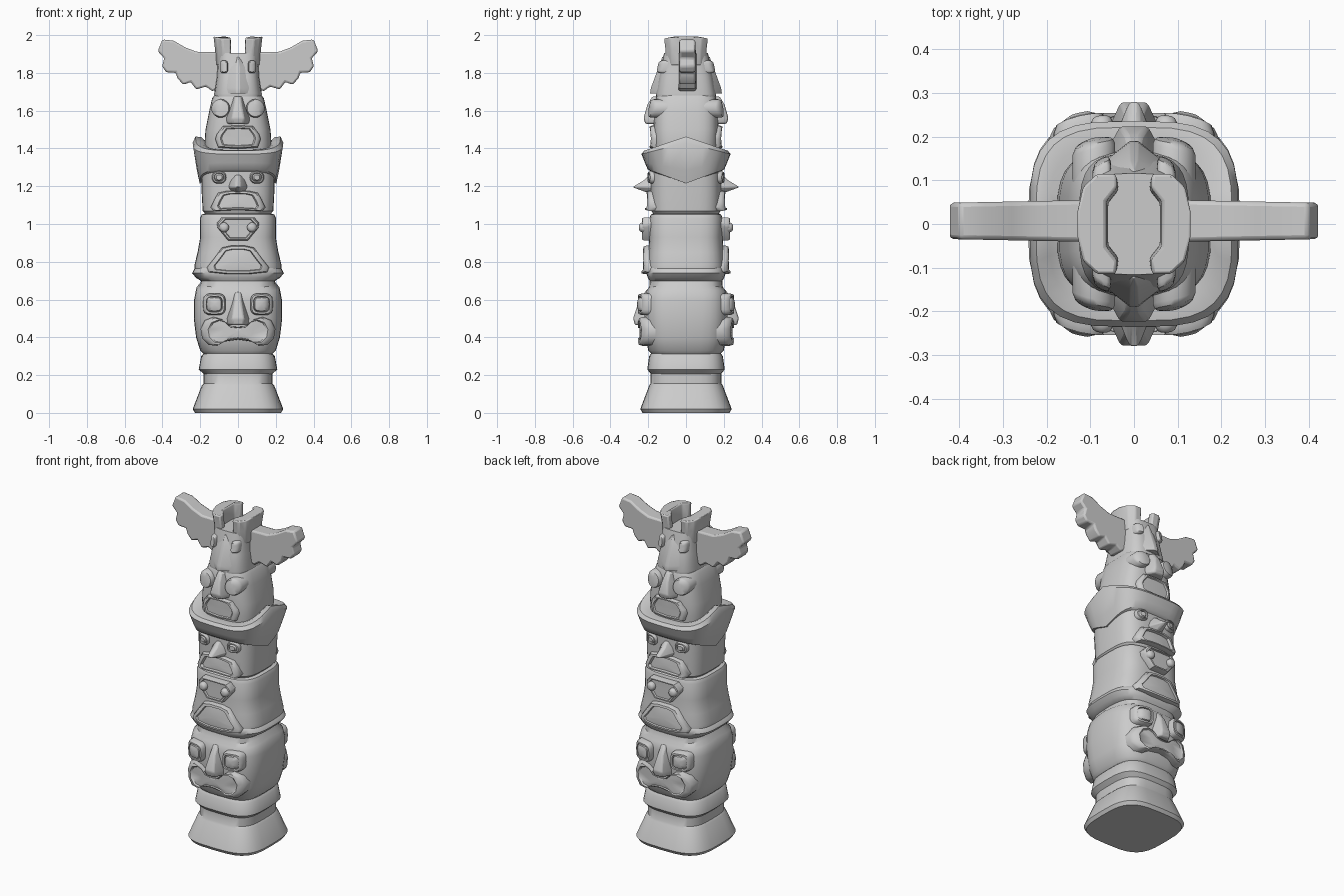
import bpy, bmesh, math

cube = bpy.data.objects.get("Cube")
if cube:
    bpy.data.objects.remove(cube, do_unlink=True)

grey = bpy.data.materials.new("carved_grey")
grey.use_nodes = True
COLOUR = (0.6, 0.6, 0.6, 1)
grey.diffuse_color = COLOUR
grey.node_tree.nodes["Principled BSDF"].inputs["Base Color"].default_value = COLOUR
POWER = 3.4


def rounded(radius, half, power=POWER):
    """Other half-axis of a rounded square at a given offset."""
    t = min(abs(half) / radius[0], 0.97)
    return radius[1] * (1 - t ** power) ** (1 / power)


def squircle(rx, ry, count, power=POWER):
    pts = []
    for i in range(count):
        a = math.tau * i / count
        c, s = math.cos(a), math.sin(a)
        pts.append((math.copysign(rx * abs(c) ** (2 / power), c),
                    math.copysign(ry * abs(s) ** (2 / power), s)))
    return pts


def finish(name, rings, centre=None, mirror="", bevel=0, angle=38):
    """Skin a stack of rings, closing both ends."""
    bm = bmesh.new()
    loops = [[bm.verts.new(p) for p in ring] for ring in rings]
    n = len(loops[0])
    for a, b in zip(loops, loops[1:]):
        for i in range(n):
            j = (i + 1) % n
            bm.faces.new((a[i], a[j], b[j], b[i]))
    bm.faces.new(loops[0])
    if centre:
        hub = bm.verts.new(centre)
        for i in range(n):
            bm.faces.new((loops[-1][i], loops[-1][(i + 1) % n], hub))
    else:
        bm.faces.new(loops[-1])
    bmesh.ops.recalc_face_normals(bm, faces=bm.faces)
    mesh = bpy.data.meshes.new(name)
    bm.to_mesh(mesh)
    bm.free()
    mesh.materials.append(grey)
    obj = bpy.data.objects.new(name, mesh)
    bpy.context.collection.objects.link(obj)
    bpy.ops.object.select_all(action="DESELECT")
    obj.select_set(True)
    bpy.context.view_layer.objects.active = obj
    bpy.ops.object.shade_smooth_by_angle(angle=math.radians(angle))
    if mirror:
        mod = obj.modifiers.new("mirror", "MIRROR")
        mod.use_axis = ("x" in mirror, "y" in mirror, False)
        mod.use_mirror_merge = False
    if bevel:
        mod = obj.modifiers.new("bevel", "BEVEL")
        mod.width, mod.segments = bevel, 2
    return obj


def block(name, levels):
    """Stack of rounded squares: z, half width, half depth, extra height at the sides."""
    rings = []
    for z, rx, ry, *lift in levels:
        rise = lift[0] if lift else 0
        rings.append([(x, y, z + rise * (1 - abs(y) / ry)) for x, y in squircle(rx, ry, 32)])
    return finish(name, rings)


def plate(name, outline, body, steps, mirror="y", tilt=0):
    """Raised relief that follows the curve of the body; steps are scale, height."""
    cx = sum(p[0] for p in outline) / len(outline)
    cz = sum(p[1] for p in outline) / len(outline)

    def place(x, z, h):
        return (x, -(rounded(body, x) + h + tilt * (z - cz)), z)

    rings = [[place(cx + (x - cx) * s, cz + (z - cz) * s, h) for x, z in outline]
             for s, h in steps]
    return finish(name, rings, place(cx, cz, steps[-1][1]), mirror, angle=45)


def both(half):
    """Complete a right-hand outline, running top to bottom, with its left half."""
    return half + [(-x, z) for x, z in reversed(half) if x > 0]


def disc(x, z, rx, rz, power=2):
    return [(x + a, z + b) for a, b in squircle(rx, rz, 20, power)]


def nose(name, sections, ridge=0.5, back=0.08):
    """Tapered nose: z, half width at the face, reach, face depth."""
    rings = []
    for z, w, reach, face in sections:
        rings.append([(-w, -back, z), (-w, -face, z), (-w * ridge, -reach, z),
                      (w * ridge, -reach, z), (w, -face, z), (w, -back, z)])
    return finish(name, rings, mirror="y", bevel=0.008)


# Plinth and collar
block("base", [(0, .228, .23), (.02, .24, .242), (.145, .192, .195), (.155, .182, .188),
               (.22, .182, .188)])
block("collar", [(.205, .18, .185), (.23, .208, .205), (.3, .195, .195), (.315, .18, .185)])

# Lowest face
block("lower_head", [(.31, .18, .18), (.33, .2, .2), (.4, .222, .213), (.5, .234, .222),
                     (.6, .232, .222), (.645, .22, .213, .02), (.665, .198, .195, .025),
                     (.72, .19, .19)])
LOW = (.235, .221)
plate("lower_eyes", disc(.125, .575, .06, .058, 3.5), LOW,
      [(1, -.04), (1, .02), (.88, .035), (.72, .035), (.68, .022), (.6, .036), (.3, .042)], "xy")
nose("lower_nose", [(.64, .022, .218, .2), (.59, .032, .25, .21), (.5, .06, .28, .215),
                    (.465, .055, .27, .215)])
plate("lower_mouth", both([(0, .455), (.05, .46), (.085, .495), (.13, .508), (.175, .49),
                           (.198, .445), (.19, .395), (.155, .36), (.11, .355), (.07, .378),
                           (0, .388)]), LOW,
      [(1, -.04), (1, .015), (.93, .032), (.8, .034), (.75, .024), (.4, .026)])

# Second figure with flared skirt
block("skirt", [(.695, .19, .19), (.715, .222, .202), (.74, .243, .21), (.765, .23, .208),
                (.78, .205, .2)])
block("second_body", [(.76, .23, .206), (.785, .23, .206), (.85, .214, .2), (.93, .2, .194),
                      (1.03, .202, .194), (1.05, .192, .186), (1.06, .165, .165)])
MID = (.215, .196)
plate("second_brow", both([(.085, 1.035), (.112, 1.005), (.108, .98), (.052, .912)]), MID,
      [(1, -.03), (1, .025), (.92, .038), (.82, .038), (.78, .028)])
plate("second_eyes", disc(.074, .982, .026, .026), MID,
      [(1, 0), (1, .038), (.75, .05), (.4, .054)], "xy")
plate("second_snout", both([(.04, .885), (.085, .875), (.125, .82), (.165, .77), (.155, .745),
                            (.06, .735)]), MID,
      [(1, -.03), (1, .022), (.94, .034), (.78, .036), (.74, .026), (.4, .03)], tilt=-.08)

# Third face under the hat
block("third_head", [(1.045, .165, .165), (1.07, .187, .184), (1.16, .192, .186),
                     (1.3, .195, .186)])
THIRD = (.195, .185)
plate("third_eyes", disc(.1, 1.247, .038, .033, 2.4), THIRD,
      [(1, -.03), (1, .008), (.85, .02), (.68, .02), (.62, .01), (.4, .022)], "xy")
nose("third_beak", [(1.26, .022, .195, .17), (1.23, .04, .225, .18), (1.195, .05, .283, .185),
                    (1.17, .035, .215, .18)], .25)
plate("third_mouth", both([(0, 1.178), (.06, 1.175), (.105, 1.165), (.125, 1.13), (.145, 1.088),
                           (.128, 1.068), (.06, 1.072), (0, 1.074)]), THIRD,
      [(1, -.03), (1, .015), (.92, .028), (.76, .028), (.7, .012), (.3, .014)], tilt=-.1)
block("hat", [(1.27, .18, .175, -.05), (1.29, .203, .203, -.075), (1.325, .218, .218, -.04),
              (1.37, .24, .236, .06), (1.388, .225, .222, .075), (1.392, .195, .19, .068),
              (1.385, .15, .15, .03)])

# Fourth face
block("fourth_head", [(1.36, .17, .165), (1.43, .177, .17), (1.5, .172, .172),
                      (1.6, .152, .168), (1.665, .137, .16), (1.685, .122, .15)])
FOURTH = (.178, .17)
plate("fourth_eyes", disc(.092, 1.612, .049, .049), FOURTH,
      [(1, -.05), (1, .015), (.88, .026), (.4, .03)], "xy", tilt=-.15)
nose("fourth_nose", [(1.675, .024, .178, .15), (1.63, .036, .205, .16), (1.56, .062, .225, .168),
                     (1.53, .058, .215, .168)])
plate("fourth_mouth", both([(0, 1.522), (.08, 1.518), (.112, 1.475), (.12, 1.45), (.105, 1.405),
                            (0, 1.398)]), FOURTH,
      [(1, -.03), (1, .01), (.9, .022), (.78, .022), (.72, .014)])

# Winged head on top
block("top_head", [(1.675, .125, .158), (1.69, .126, .16), (1.78, .112, .142),
                   (1.87, .108, .124), (1.905, .108, .116)])
nose("top_beak", [(1.885, .012, .125, .1), (1.83, .058, .145, .12), (1.72, .072, .186, .14),
                  (1.69, .066, .19, .145)], .15)
plate("top_eyes", disc(.074, 1.832, .021, .033, 4), (.115, .132),
      [(1, -.04), (1, .012), (.8, .022), (.4, .022)], "xy", tilt=-.2)

# Curved crests either side of the crown
plan = [(.042, .116), (.085, .116), (.118, .085), (.13, .03)]
plan += [(x, -y) for x, y in reversed(plan)]
plan += [(.038, -.085), (.064, -.052), (.064, .052), (.038, .085)]
finish("crests", [[(x * s, y * s, z - dip * abs(y)) for x, y in plan]
                  for s, z, dip in ((.9, 1.84, 0), (.93, 1.92, 0), (1, 2, .15))],
       mirror="x", bevel=.007)

# Scalloped wings
wing = [(.08, 1.91), (.22, 1.912), (.28, 1.935), (.34, 1.97), (.4, 1.977), (.425, 1.915),
        (.39, 1.878), (.402, 1.835), (.38, 1.803), (.33, 1.802), (.32, 1.772), (.29, 1.737),
        (.25, 1.752), (.222, 1.712), (.17, 1.728), (.135, 1.702), (.08, 1.73)]
finish("wings", [[(x, .007 + side * (.05 - .02 * x), z) for x, z in wing] for side in (-1, 1)],
       mirror="x", bevel=.01)
